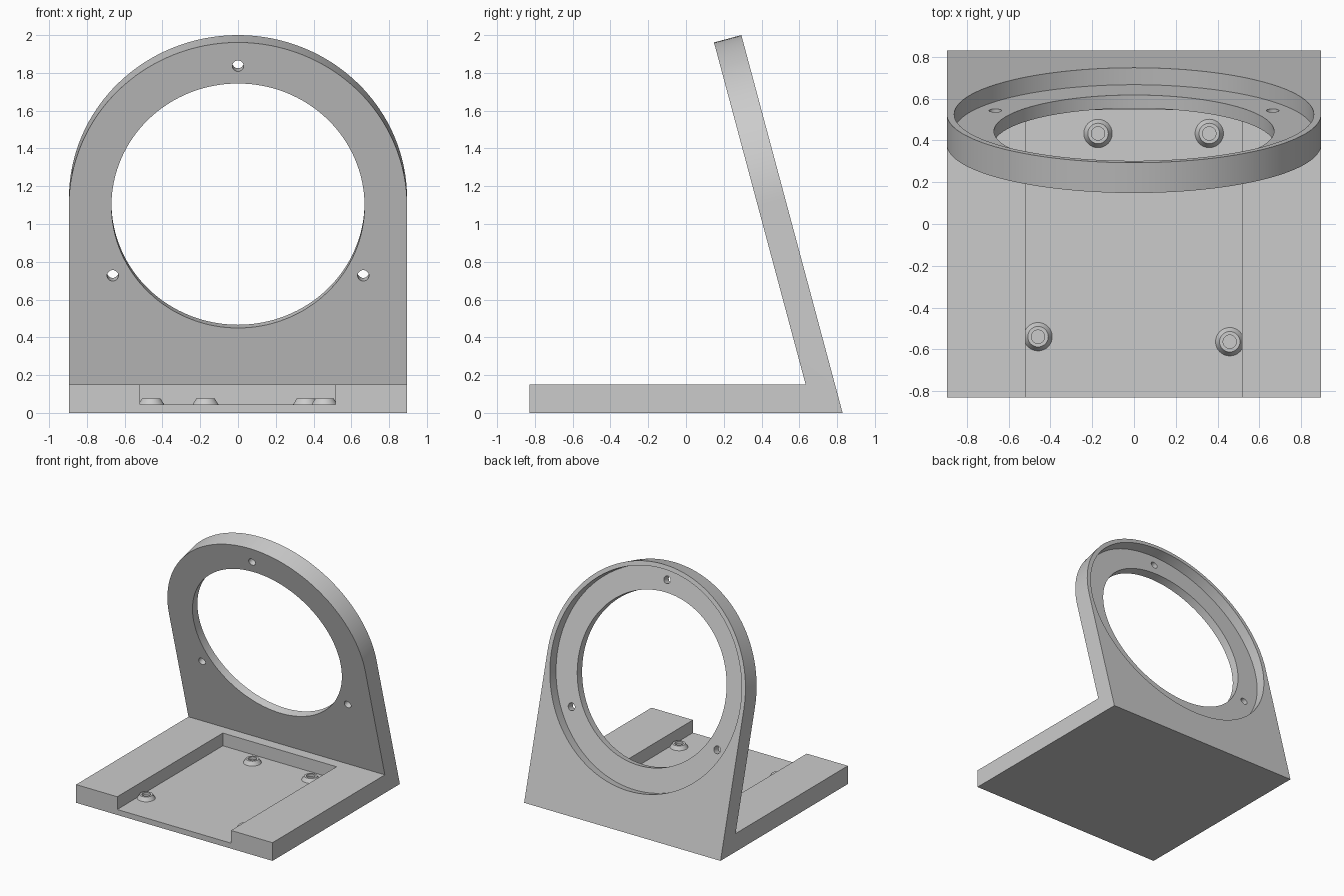
import bpy, bmesh
from math import sin, cos, tan, pi, radians
from mathutils import Matrix, Vector

default = bpy.data.objects.get("Cube")
if default:
    bpy.data.objects.remove(default, do_unlink=True)

# One plain grey for everything
GREY = (0.6, 0.6, 0.6, 1)
grey = bpy.data.materials.new("grey")
grey.use_nodes = True
grey.diffuse_color = GREY
grey.node_tree.nodes["Principled BSDF"].inputs["Base Color"].default_value = GREY

TILT = radians(15)
HALF_W = 0.895
BACK_Y, FRONT_Y = 0.829, -0.829
THICK = 0.15
HEIGHT = 2 / cos(TILT)          # plate length along its slope
RING_C = HEIGHT - HALF_W        # centre of the round top

# Plate frame: local x across, local y up the slope, local z out of the back face
up = Vector((0, -sin(TILT), cos(TILT)))
out = Vector((0, cos(TILT), sin(TILT)))
PLATE = Matrix(((-1, up.x, out.x, 0), (0, up.y, out.y, BACK_Y),
                (0, up.z, out.z, 0), (0, 0, 0, 1)))


def to_object(name, bm, matrix=Matrix()):
    """Orient the faces outward, place the mesh and link it."""
    bm.normal_update()
    bmesh.ops.recalc_face_normals(bm, faces=bm.faces)
    bm.transform(matrix)
    bm.normal_update()
    mesh = bpy.data.meshes.new(name)
    bm.to_mesh(mesh)
    bm.free()
    obj = bpy.data.objects.new(name, mesh)
    bpy.context.collection.objects.link(obj)
    mesh.materials.append(grey)
    return obj


def loft(name, rings, matrix=Matrix()):
    """Skin a stack of (outline, z) rings and cap both ends."""
    bm = bmesh.new()
    loops = [[bm.verts.new((x, y, z)) for x, y in outline] for outline, z in rings]
    for low, high in zip(loops, loops[1:]):
        for i in range(len(low)):
            j = (i + 1) % len(low)
            bm.faces.new((low[i], low[j], high[j], high[i]))
    bm.faces.new(loops[-1])
    bm.faces.new(loops[0][::-1])
    return to_object(name, bm, matrix)


def prism(name, outline, z0, z1, matrix=Matrix()):
    return loft(name, [(outline, z0), (outline, z1)], matrix)


def circle(cx, cy, r, n):
    return [(cx + r * cos(2 * pi * i / n), cy + r * sin(2 * pi * i / n)) for i in range(n)]


def activate(obj):
    bpy.ops.object.select_all(action="DESELECT")
    obj.select_set(True)
    bpy.context.view_layer.objects.active = obj


def cut(obj, cutter):
    activate(obj)
    mod = obj.modifiers.new("cut", "BOOLEAN")
    mod.operation, mod.solver, mod.object = "DIFFERENCE", "EXACT", cutter
    bpy.ops.object.modifier_apply(modifier=mod.name)
    bpy.data.objects.remove(cutter, do_unlink=True)


# Bracket body: side profile of base and leaning plate, extruded across
back_top = Vector((BACK_Y - 2 * tan(TILT), 2))
front_top = back_top - THICK * Vector((out.y, out.z))
inner_y = front_top.x + (front_top.y - THICK) * tan(TILT)
side = [(FRONT_Y, 0), (BACK_Y, 0), back_top, front_top, (inner_y, THICK), (FRONT_Y, THICK)]
AXES = Matrix(((0, 0, 1, 0), (1, 0, 0, 0), (0, 1, 0, 0), (0, 0, 0, 1)))
bracket = prism("bracket", side, -HALF_W, HALF_W, AXES)

# Round off the top of the plate
arc = [(HALF_W * cos(pi * i / 64), RING_C + HALF_W * sin(pi * i / 64)) for i in range(65)]
corners = arc + [(-1.1, RING_C), (-1.1, HEIGHT + 0.2), (1.1, HEIGHT + 0.2), (1.1, RING_C)]
cut(bracket, prism("corner_cutter", corners, -0.3, 0.1, PLATE))

# Stepped round opening, recessed from the back
cut(bracket, prism("recess_cutter", circle(0, RING_C, 0.86, 128), -0.084, 0.1, PLATE))
cut(bracket, prism("opening_cutter", circle(0, RING_C, 0.67, 128), -0.3, 0.1, PLATE))

# Three mounting holes
for deg in (90, 210, 330):
    a = radians(deg)
    hole = circle(0.766 * cos(a), RING_C + 0.766 * sin(a), 0.03, 32)
    cut(bracket, prism("hole_cutter", hole, -0.3, 0.1, PLATE))

# Shallow slot in the base, open at the front
FLOOR = 0.045
slot = [(-0.52, -1), (0.517, -1), (0.517, 0.545), (-0.52, 0.545)]
cut(bracket, prism("slot_cutter", slot, FLOOR, 0.3))

# Screw heads: bevelled, each with a round socket
SCREW_PROFILE = ((0.068, FLOOR - 0.01), (0.068, FLOOR), (0.049, 0.076), (0.032, 0.076), (0.032, 0.055))
parts = [bracket]
for name, x, y in (("screw_back_right", -0.172, 0.433), ("screw_back_left", 0.36, 0.433),
                   ("screw_front_right", -0.459, -0.539), ("screw_front_left", 0.458, -0.563)):
    parts.append(loft(name, [(circle(x, y, r, 32), z) for r, z in SCREW_PROFILE]))

for obj in parts:
    activate(obj)
    bpy.ops.object.shade_smooth_by_angle(angle=radians(25))
